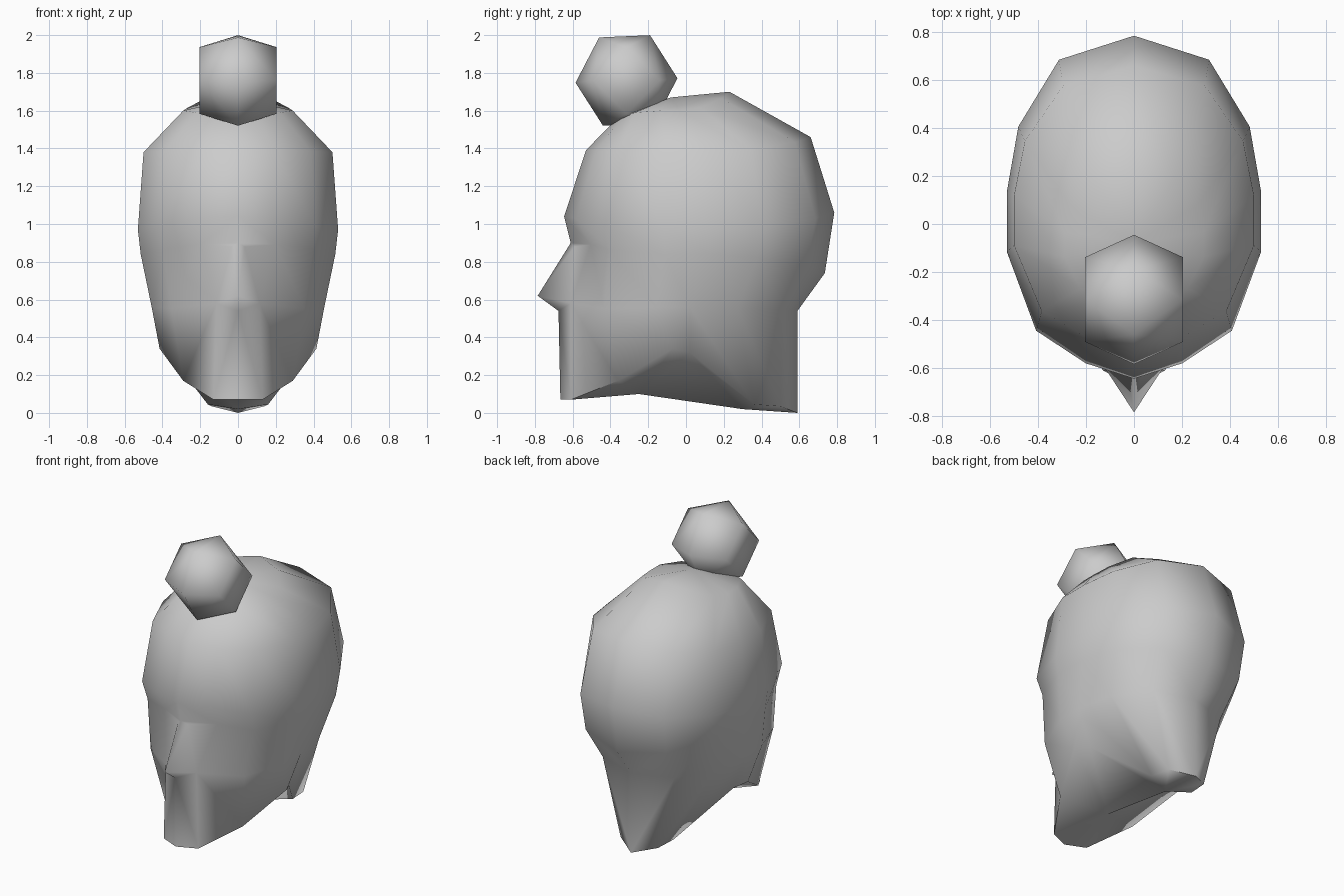
import bpy, bmesh, math

if "Cube" in bpy.data.objects:
    bpy.data.objects.remove(bpy.data.objects["Cube"])


def finish(bm, name, mirror=False, angle=60):
    bmesh.ops.recalc_face_normals(bm, faces=bm.faces)
    me = bpy.data.meshes.new(name)
    bm.to_mesh(me)
    bm.free()
    ob = bpy.data.objects.new(name, me)
    bpy.context.collection.objects.link(ob)
    bpy.ops.object.select_all(action='DESELECT')
    bpy.context.view_layer.objects.active = ob
    ob.select_set(True)
    if mirror:
        mod = ob.modifiers.new("Mirror", 'MIRROR')
        mod.use_clip = True
        bpy.ops.object.modifier_apply(modifier=mod.name)
    bpy.ops.object.shade_smooth_by_angle(angle=math.radians(angle))
    return ob


# Half outline of the head seen from above: (width factor, front-to-back factor)
outline = [(0, 0), (.38, .045), (.77, .14), (1, .37), (1, .545),
           (.91, .735), (.59, .93), (0, 1)]

# Head levels: half width, front y, back y, front z, side z, back z
levels = [(.29, -.35, .23, 1.575, 1.60, 1.70),
          (.50, -.53, .66, 1.39, 1.38, 1.46),
          (.53, -.645, .785, 1.04, .97, 1.06),
          (.515, -.61, .735, .90, .84, .74),
          (.457, -.60, .59, .54, .56, .54)]

# Head: lofted skull, jaw, underside and neck, one half mirrored
bm = bmesh.new()
rings = []
for w, yf, yb, zf, zs, zb in levels:
    ring = []
    for u, t in outline:
        base = zf if t < .5 else zb
        ring.append(bm.verts.new((u * w, yf + (yb - yf) * t,
                                  base + (zs - base) * u * u)))
    rings.append(ring)
E, F = rings[-2:]

# Eye sockets set back, upper lip and nostril brought forward
E[1].co.y += .045
E[2].co.y += .02
F[0].co = (0, -.675, .54)
F[1].co = (.115, -.61, .58)
F[4].co.y = .02
for a, b in zip(rings, rings[1:]):
    for i in range(len(outline) - 1):
        if (a, i) != (E, 0):
            bm.faces.new((a[i], a[i + 1], b[i + 1], b[i]))

# Nose
tip = bm.verts.new((0, -.785, .62))
bridge = bm.verts.new((.035, -.59, .88))
for f in [(E[0], E[1], bridge), (E[0], bridge, tip), (bridge, F[1], tip),
          (F[1], F[0], tip), (bridge, E[1], F[1])]:
    bm.faces.new(f)

# Crown
top = bm.verts.new((0, -.08, 1.67))
for i in range(len(outline) - 1):
    bm.faces.new((top, rings[0][i + 1], rings[0][i]))

# Jaw line
jaw = [bm.verts.new(p) for p in [(0, -.665, .07), (.13, -.61, .07),
                                 (.29, -.36, .17), (.415, -.07, .34)]]
for i in range(3):
    bm.faces.new((F[i], F[i + 1], jaw[i + 1], jaw[i]))
bm.faces.new((F[3], F[4], jaw[3]))

# Neck and underside
chin = bm.verts.new((0, -.25, .10))
low = bm.verts.new((.37, .02, .32))
n = [bm.verts.new(p) for p in [(0, .30, .02), (.16, .36, .045),
                               (.14, .50, .035), (0, .59, 0)]]
for f in [(jaw[0], jaw[1], chin), (jaw[1], jaw[2], chin),
          (jaw[2], jaw[3], chin), (jaw[3], low, chin), (jaw[3], F[4], low),
          (chin, low, n[0]), (low, n[1], n[0]), (low, F[4], n[1]),
          (F[4], F[5], n[1]), (F[5], n[2], n[1]), (F[5], F[6], n[2]),
          (F[6], F[7], n[3], n[2]), tuple(n)]:
    bm.faces.new(f)
finish(bm, "head", mirror=True, angle=70)

# Hair bun: faceted ball, wide hexagon in the middle, smaller diamond ends
bm = bmesh.new()
for x, r, sides, turn in [(-.205, .176, 4, 0), (0, .27, 6, 2.5), (.205, .176, 4, 0)]:
    for i in range(sides):
        a = math.radians(turn) + i * math.tau / sides
        bm.verts.new((x, r * math.cos(a) - .315, r * math.sin(a) + 1.76))
bmesh.ops.convex_hull(bm, input=bm.verts)
finish(bm, "hair_bun", angle=180)
